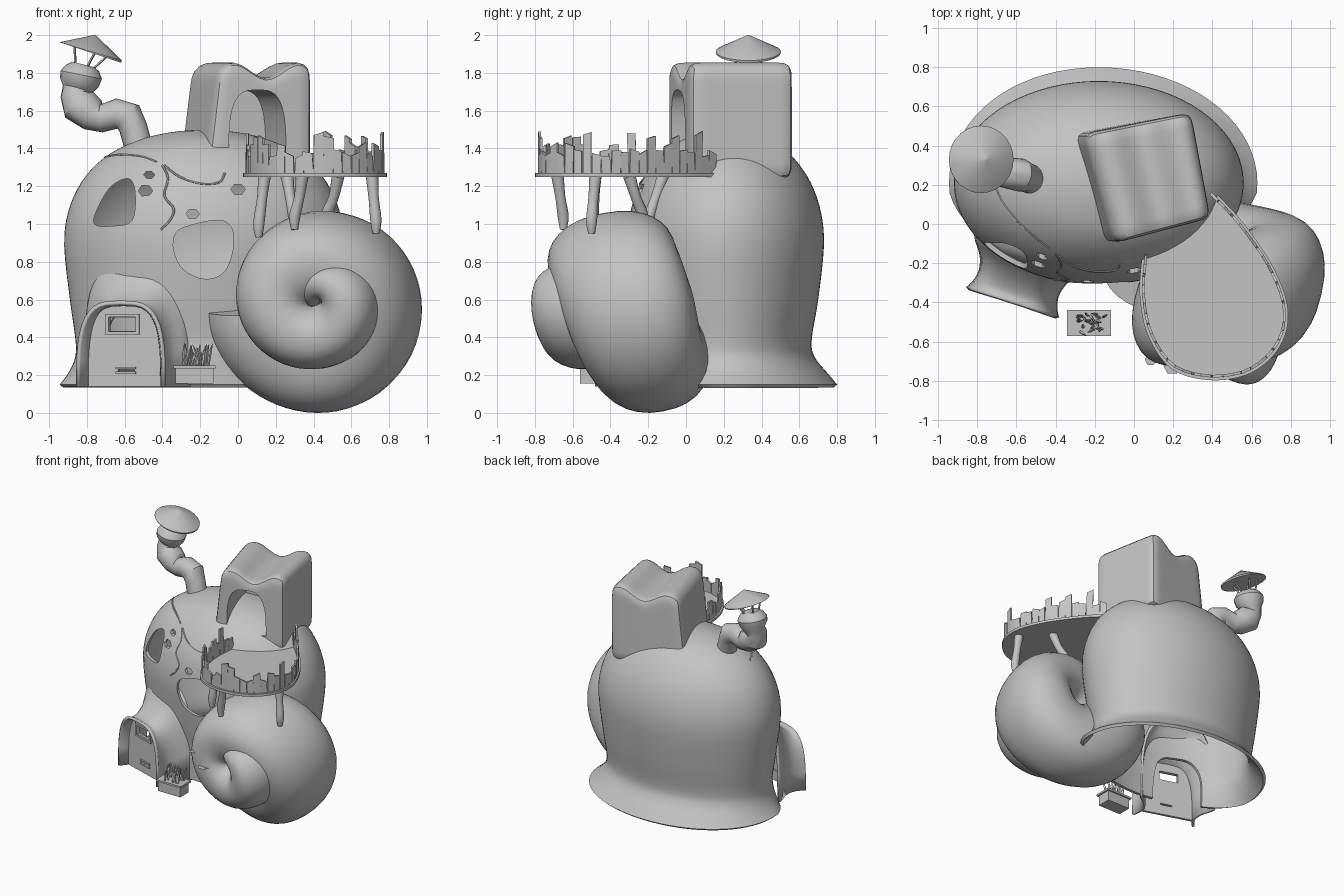
import bpy, bmesh, math, random
from mathutils import Vector, Matrix
from mathutils.bvhtree import BVHTree

if "Cube" in bpy.data.objects:
    bpy.data.objects.remove(bpy.data.objects["Cube"])

random.seed(4)
V = Vector
grey = bpy.data.materials.new("plain_grey")
grey.diffuse_color = (0.55, 0.55, 0.55, 1)
grey.use_nodes = True
grey.node_tree.nodes["Principled BSDF"].inputs["Base Color"].default_value = grey.diffuse_color


def smooth_path(pts, n=6, closed=False):
    """Catmull-Rom points through pts, any dimension."""
    P, out = [V(p) for p in pts], []
    m = len(P)
    at = (lambda i: P[i % m]) if closed else (lambda i: P[max(0, min(m - 1, i))])
    for i in range(m if closed else m - 1):
        a, b, c, d = at(i - 1), at(i), at(i + 1), at(i + 2)
        for k in range(n):
            t = k / n
            out.append((b * 2 + (c - a) * t + (a * 2 - b * 5 + c * 4 - d) * t * t
                        + (b * 3 - a - c * 3 + d) * t ** 3) * 0.5)
    return out if closed else out + [P[-1]]


def loft(bm, rings, closed=True, caps=True):
    vs = [[bm.verts.new(p) for p in r] for r in rings]
    n = len(vs[0])
    for a, b in zip(vs, vs[1:]):
        for i in range(n if closed else n - 1):
            j = (i + 1) % n
            bm.faces.new((a[i], a[j], b[j], b[i]))
    if caps:
        bm.faces.new(vs[0][::-1])
        bm.faces.new(vs[-1])
    return vs


def prism(bm, pts, offset):
    loft(bm, [pts, [p + V(offset) for p in pts]])


def tube(bm, path, n=12):
    """path: (x, y, z, radius)"""
    rings = []
    for i, p in enumerate(path):
        t = V(path[min(i + 1, len(path) - 1)][:3]) - V(path[max(i - 1, 0)][:3])
        t.normalize()
        s = V((0, 1, 0)).cross(t).normalized()
        u = t.cross(s)
        rings.append([V(p[:3]) + (s * math.cos(a) + u * math.sin(a)) * p[3]
                      for a in (2 * math.pi * k / n for k in range(n))])
    loft(bm, rings)


def finish(name, bm, solid=0):
    bmesh.ops.recalc_face_normals(bm, faces=bm.faces)
    me = bpy.data.meshes.new(name)
    bm.to_mesh(me)
    bm.free()
    ob = bpy.data.objects.new(name, me)
    bpy.context.collection.objects.link(ob)
    if solid:
        md = ob.modifiers.new("solid", 'SOLIDIFY')
        md.thickness, md.offset = solid, -1
    return ob


def cut(ob, cutters):
    for c in cutters:
        c.hide_render = True
        md = ob.modifiers.new("cut", 'BOOLEAN')
        md.operation, md.solver, md.object = 'DIFFERENCE', 'EXACT', c
    dg = bpy.context.evaluated_depsgraph_get()
    me = bpy.data.meshes.new_from_object(ob.evaluated_get(dg))
    ob.modifiers.clear()
    ob.data = me
    for c in cutters:
        bpy.data.objects.remove(c)


def cutter(pts, offset):
    bm = bmesh.new()
    prism(bm, pts, offset)
    return finish("cutter", bm)


def arch(c, right, hw, z0, z1, n=20, e=0.62):
    out = []
    for k in range(n + 1):
        a = math.pi * k / n
        x = math.copysign(abs(math.cos(a)) ** e, math.cos(a)) * hw
        p = V(c) + V(right) * x
        out.append(V((p.x, p.y, z0 + (z1 - z0) * max(0, math.sin(a)) ** e)))
    return out


# Hollow rounded house body; the skirt flares at the back and fades out in front
prof = smooth_path([(.81, .59, .15), (.74, .54, .21), (.685, .475, .29), (.68, .455, .38), (.71, .49, .6),
                    (.74, .52, .88), (.72, .505, 1.06), (.65, .45, 1.22), (.53, .36, 1.35),
                    (.36, .25, 1.44), (.18, .12, 1.485), (.01, .01, 1.5)], 4)


def body_point(p, a):
    fade = min(1, max(0, (math.sin(a) + .75) / .65)) if p.z < .33 else 1
    rx, ry = .68 + (p.x - .68) * fade, .46 + (p.y - .46) * fade
    if fade == 1:
        rx, ry = p.x, p.y
    if p.z < .33 and math.cos(a) < 0:  # narrower flare on the left
        rx += (.68 - rx) * .35 * -math.cos(a)
    return V((-.18 + rx * math.cos(a), .21 + ry * math.sin(a), p.z))


bm = bmesh.new()
vs = loft(bm, [[body_point(p, 2 * math.pi * k / 72) for k in range(72)] for p in prof], caps=False)
bm.faces.new(vs[-1])
body_tree = BVHTree.FromBMesh(bm)
body = finish("house_body", bm, .025)

# Porch frame: right direction and inward direction
R, IN, PC = V((.95, -.31, 0)), V((.31, .95, 0)), V((-.62, -.4, 0))
win_a = [(-.58, 1.24), (-.545, 1.17), (-.56, 1.02), (-.66, .99), (-.76, 1.0), (-.74, 1.09), (-.67, 1.2)]
win_b = [(-.33, .95), (-.26, .99), (-.1, 1.02), (-.03, .97), (-.03, .85), (-.08, .74), (-.18, .71),
         (-.29, .76), (-.34, .86)]
holes = [smooth_path(w, 4, True) for w in (win_a, win_b)]
for x, z, r in ((-.47, 1.26, .027), (-.49, 1.175, .035), (-.24, 1.055, .032), (0, 1.185, .035)):
    holes.append([V((x + r * math.cos(k * 1.047) * 1.1, z + r * random.uniform(.7, 1) * math.sin(k * 1.047)))
                  for k in range(6)])
cut(body, [cutter([V((p.x, -.7, p.y)) for p in h], (0, .8, 0)) for h in holes]
    + [cutter(arch(PC - IN * .1, R, .19, .1, .54), IN * .42)])

# Cracked plaster ridges on the facade
bm = bmesh.new()
for line in ([(-.82, 1.25), (-.75, 1.33), (-.65, 1.365), (-.52, 1.36), (-.43, 1.33)],
             [(-.4, 1.31), (-.37, 1.24), (-.39, 1.15), (-.34, 1.08), (-.36, 1.02), (-.41, .97)],
             [(-.39, 1.31), (-.31, 1.25), (-.2, 1.215), (-.1, 1.22), (-.07, 1.27)]):
    hits = [body_tree.ray_cast(V((x, -2, z)), V((0, 1, 0)))[0] for x, z in smooth_path(line, 4)]
    tube(bm, [(*h, .006) for h in hits if h], 6)
finish("plaster_cracks", bm)

# Flared porch blending into the body
bm = bmesh.new()
sec = smooth_path([(0, .25, .595), (.04, .228, .585), (.1, .215, .62), (.16, .228, .68), (.2, .25, .74),
                   (.24, .28, .81), (.28, .3, .84)], 3)
loft(bm, [arch(PC + IN * t, R, w, .14, z) for t, w, z in sec], closed=False, caps=False)
porch = finish("porch", bm, .02)

# Door with window and letter slot
bm = bmesh.new()
DC = PC + IN * .06
prism(bm, arch(DC, R, .212, .14, .575), IN * .02)
door = finish("door", bm)


def door_rect(cx, cz, w, h, t=0.0):
    c = DC + R * cx + IN * t
    return [c + R * sx * w + V((0, 0, cz + sz * h)) for sx, sz in ((-1, -1), (1, -1), (1, 1), (-1, 1))]


cut(door, [cutter(door_rect(-.01, .47, .075, .036, -.05), IN * .2),
           cutter(door_rect(.01, .225, .045, .006, -.05), IN * .2)])
bm = bmesh.new()
for cx, cz, w, h in ((-.01, .516, .095, .008), (-.01, .424, .095, .008), (-.095, .47, .01, .045),
                     (.075, .47, .01, .045), (.01, .238, .055, .006), (.01, .212, .055, .006)):
    prism(bm, door_rect(cx, cz, w, h, -.012), IN * .014)
finish("door_frames", bm)

# Coiled shell: angle, outer radius, axial centre, half depth
coil = smooth_path([(182, .63, -.06, .26), (205, .63, -.08, .29), (270, .58, -.1, .3), (360, .51, -.08, .35),
                    (450, .5, .02, .35), (540, .45, .15, .31), (630, .36, .21, .26), (720, .3, .24, .23),
                    (810, .19, .25, .17), (900, .1, .23, .1), (960, .02, .2, .03)], 14)
rot = Matrix.Rotation(math.radians(-13), 3, 'Z') @ Matrix.Rotation(math.radians(10), 3, 'X')
rings = []
for deg, r, a, h in coil:
    th, ring = math.radians(deg), []
    drift = V((.27, 0, .34)) * max(0, a)
    for k in range(32):
        f = 2 * math.pi * k / 32
        c, s = (math.copysign(abs(q) ** .88, q) for q in (math.cos(f), math.sin(f)))
        rad = r * .5 * (1 + c)
        ring.append(V((.44, -.33, .59)) + drift
                    + rot @ V((rad * math.cos(th), -(a + h * s), rad * math.sin(th))))
    rings.append(ring)
low = min(p.z for r in rings for p in r)
bm = bmesh.new()
loft(bm, [[p - V((0, 0, low)) for p in r] for r in rings])
shell_tree = BVHTree.FromBMesh(bm)
finish("coiled_shell", bm)

# Small chipped spots on the shell
bm = bmesh.new()
for x, z, r in ((.085, .64, .03), (.195, .555, .045)):
    loc, nor = shell_tree.ray_cast(V((x, -2, z)), V((0, 1, 0)))[:2]
    if loc:
        nor = nor if nor.y < 0 else -nor
        q = nor.to_track_quat('Z', 'Y')
        prism(bm, [loc + q @ V((r * math.cos(k * 1.047), r * math.sin(k * 1.047), -.001)) for k in range(6)],
              nor * .009)
finish("shell_chips", bm)

# Roof tower: rounded block with a wavy top and arched opening
bm = bmesh.new()
bmesh.ops.create_cube(bm, size=2)
bmesh.ops.subdivide_edges(bm, edges=bm.edges, cuts=15, use_grid_fill=True)
BL, BR, FL, FR = V((-.29, .46)), V((.29, .57)), V((-.13, -.1)), V((.39, .03))
for v in bm.verts:
    q = v.co / sum(abs(c) ** 14 for c in v.co) ** (1 / 14)
    u, d, w = ((c + 1) / 2 for c in q)
    p = (FL.lerp(FR, u)).lerp(BL.lerp(BR, u), d)
    top = 1.815 + .04 * math.cos(2 * math.pi * (u - .17) / .7)
    v.co = (p.x + .07 * (1 - u) * (w - .5), p.y, 1.24 + w * (top - 1.24))
tower = finish("roof_tower", bm)
TI = V((-.26, .97, 0))
cut(tower, [cutter(arch(V((.1, -.03, 0)) - TI * .15, (.97, .26, 0), .155, 1.36, 1.71), TI * .55)])

# Crooked chimney pipe, cap legs and cone cap
bm = bmesh.new()
tube(bm, [(-.5, .22, 1.34, .07), (-.53, .23, 1.42, .075), (-.555, .24, 1.51, .075), (-.58, .25, 1.565, .085),
          (-.64, .26, 1.585, .08), (-.72, .28, 1.56, .075), (-.77, .29, 1.58, .09), (-.84, .31, 1.63, .1),
          (-.86, .32, 1.68, .08), (-.85, .33, 1.71, .08), (-.84, .33, 1.75, .105), (-.83, .33, 1.79, .112),
          (-.825, .33, 1.825, .09), (-.82, .33, 1.845, .06)], 20)
finish("chimney_pipe", bm)
bm = bmesh.new()
for k in range(5):
    c, s = math.cos(k * 1.257), math.sin(k * 1.257)
    tube(bm, [(-.82 + .05 * c, .33 + .05 * s, 1.82, .007), (-.785 + .1 * c, .33 + .1 * s, 1.925 - .028 * c, .007)], 5)
finish("chimney_cap_legs", bm)
bm = bmesh.new()
tube(bm, [(-.782, .33, 1.908, .172), (-.78, .33, 1.914, .172), (-.755, .33, 2.0, .004)], 28)
finish("chimney_cap", bm)

# Teardrop balcony deck, plank railing and posts
edge = smooth_path([(.05, -.18), (.04, -.36), (.08, -.56), (.2, -.73), (.4, -.785), (.6, -.745), (.74, -.61),
                    (.775, -.43), (.7, -.22), (.55, 0), (.41, .15)], 8)
bm = bmesh.new()
prism(bm, [V((.41 + (p.x - .41) * 1.03, -.35 + (p.y + .35) * 1.03, 1.25)) for p in edge], (0, 0, .02))
finish("balcony_deck", bm)
bm = bmesh.new()
run, step = 0, .052
for a, b in zip(edge, edge[1:]):
    t = (b - a).normalized()
    n = V((-t.y, t.x))
    while run < (b - a).length:
        c, w = a + t * run, random.uniform(.022, .027)
        h = random.choice((.09, .1, .11, .12, .15, .19, .21))
        lean, tilt = t * random.uniform(-.008, .008), random.uniform(-.012, .012)
        base = [c + t * sx * w + n * sy for sx, sy in ((-1, .002), (1, .002), (1, .016), (-1, .016))]
        loft(bm, [[V((*p, 1.27)) for p in base],
                  [V((*(p + lean), 1.27 + h + tilt * (1 if i in (1, 2) else -1))) for i, p in enumerate(base)]])
        run += step
    run -= (b - a).length
finish("balcony_railing", bm)
bm = bmesh.new()
for x, y, x2, y2, z in ((.14, -.48, .11, -.49, .93), (.71, -.48, .73, -.5, .95), (.34, -.68, .3, -.65, .97),
                        (.53, -.3, .47, -.23, .98), (.26, -.12, .3, -.2, .95)):
    tube(bm, smooth_path([(x, y, 1.255, .034), (x * .6 + x2 * .4, y * .5 + y2 * .5, 1.14, .027),
                          (x2, y2, z + .07, .03), (x2, y2, z, .018)], 3), 14)
finish("balcony_posts", bm)

# Planter box with grass
bm = bmesh.new()
for x, y, z0, z1 in ((.1, .055, .155, .235), (.112, .066, .235, .25)):
    prism(bm, [V((-.23 + a * x, -.505 + b * y, z0)) for a, b in ((-1, -1), (1, -1), (1, 1), (-1, 1))], (0, 0, z1 - z0))
finish("planter_box", bm)
bm = bmesh.new()
for k in range(28):
    x, y = random.uniform(-.31, -.15), random.uniform(-.55, -.46)
    dx, dy, h = random.uniform(-.04, .04), random.uniform(-.02, .02), random.uniform(.05, .12)
    tube(bm, [(x, y, .245, .006), (x + dx * .4, y + dy * .4, .25 + h * .6, .009), (x + dx, y + dy, .25 + h, .001)], 4)
finish("planter_grass", bm)

# One material everywhere, smooth shading with sharp creases
for ob in list(bpy.context.scene.objects):
    ob.data.materials.clear()
    ob.data.materials.append(grey)
    bpy.ops.object.select_all(action='DESELECT')
    ob.select_set(True)
    bpy.context.view_layer.objects.active = ob
    bpy.ops.object.shade_smooth_by_angle(angle=math.radians(35))
